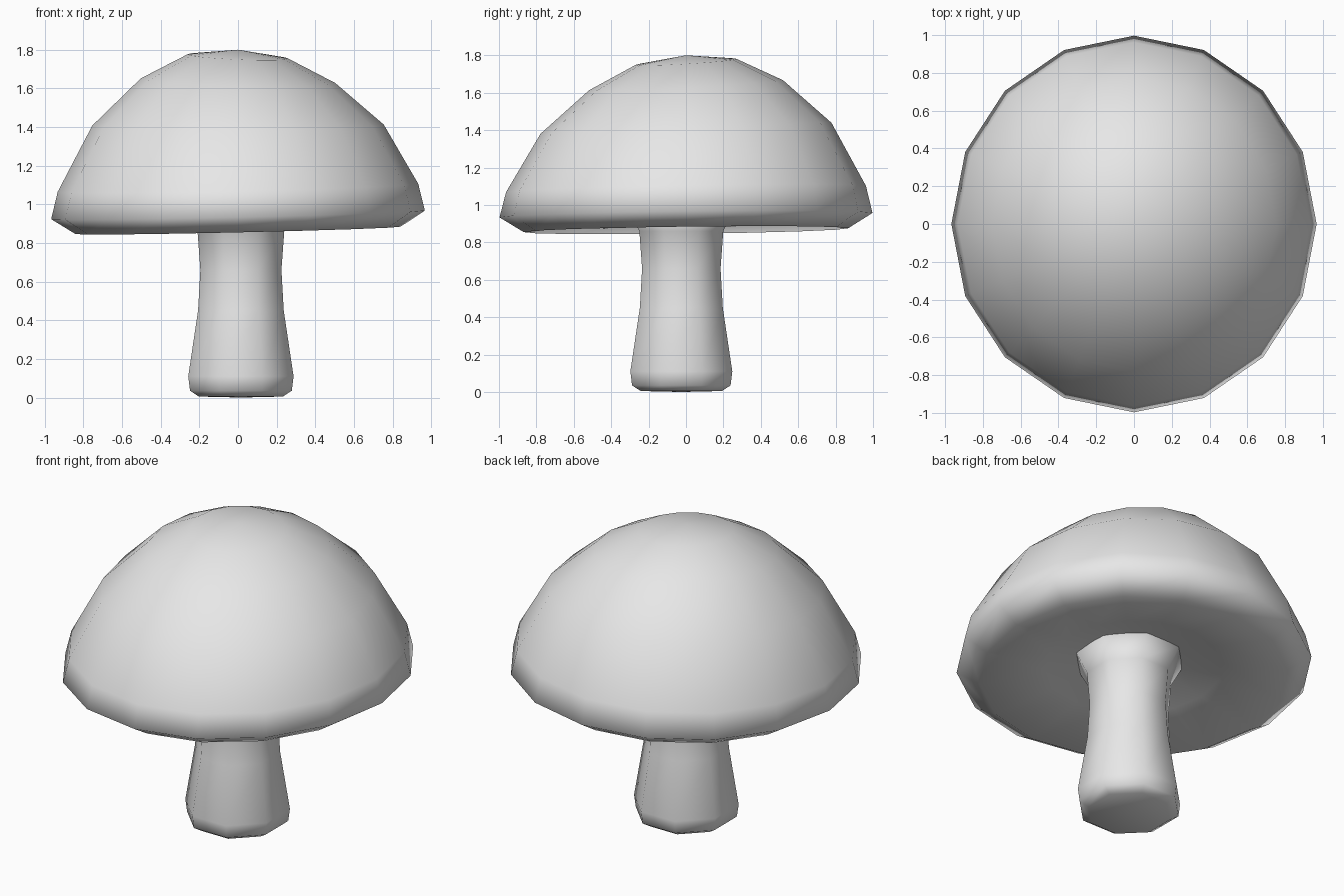
import bpy, bmesh, math

if "Cube" in bpy.data.objects:
    bpy.data.objects.remove(bpy.data.objects["Cube"])

grey = bpy.data.materials.new("pale grey")
grey.use_nodes = True
COLOUR = (0.8, 0.8, 0.8, 1)
grey.diffuse_color = COLOUR
grey.node_tree.nodes["Principled BSDF"].inputs["Base Color"].default_value = COLOUR


def lathe(name, profile, sides, turn, place, bottom, top):
    """Join rings of (radius, height) and close both ends with points or flat faces."""
    bm = bmesh.new()
    rings = []
    for radius, height in profile:
        angles = [turn + i * math.tau / sides for i in range(sides)]
        rings.append([bm.verts.new(place(radius * math.cos(a), radius * math.sin(a), height))
                      for a in angles])
    for low, high in zip(rings, rings[1:]):
        for i in range(sides):
            j = (i + 1) % sides
            bm.faces.new((low[i], low[j], high[j], high[i]))
    for ring, height in ((rings[0][::-1], bottom), (rings[-1], top)):
        if height is None:
            bm.faces.new(ring)
        else:
            tip = bm.verts.new(place(0, 0, height))
            for i in range(sides):
                bm.faces.new((ring[i], ring[(i + 1) % sides], tip))
    bmesh.ops.recalc_face_normals(bm, faces=bm.faces)
    mesh = bpy.data.meshes.new(name)
    bm.to_mesh(mesh)
    bm.free()
    mesh.materials.append(grey)
    mesh.shade_smooth()
    obj = bpy.data.objects.new(name, mesh)
    bpy.context.collection.objects.link(obj)
    return obj


def cap_place(x, y, z):
    # Slightly oval, with a rim that leans one way and a crown that leans the other
    rise = min(max((z - 1) / 0.8, 0), 1)
    return (x * 0.967, y * 0.997, z + x * (0.022 - 0.07 * rise ** 2) + y * (0.012 + 0.05 * rise))


def stem_place(x, y, z):
    return (x + 0.015, y - 0.025, z)


# Cap: hollow underside, rim, then dome
cap_profile = [(0.24, 0.99), (0.5, 0.93), (0.87, 0.865), (1.0, 0.945), (0.965, 1.085),
               (0.78, 1.41), (0.52, 1.64), (0.27, 1.765)]
lathe("cap", cap_profile, 16, 0, cap_place, 1.0, 1.8)

# Stem: rounded foot, narrow waist, flare where it meets the cap
stem_profile = [(0.235, 0.005), (0.285, 0.035), (0.295, 0.11), (0.24, 0.45),
                (0.227, 0.66), (0.243, 0.86), (0.31, 0.985)]
lathe("stem", stem_profile, 8, math.pi / 8, stem_place, 0.0, None)
